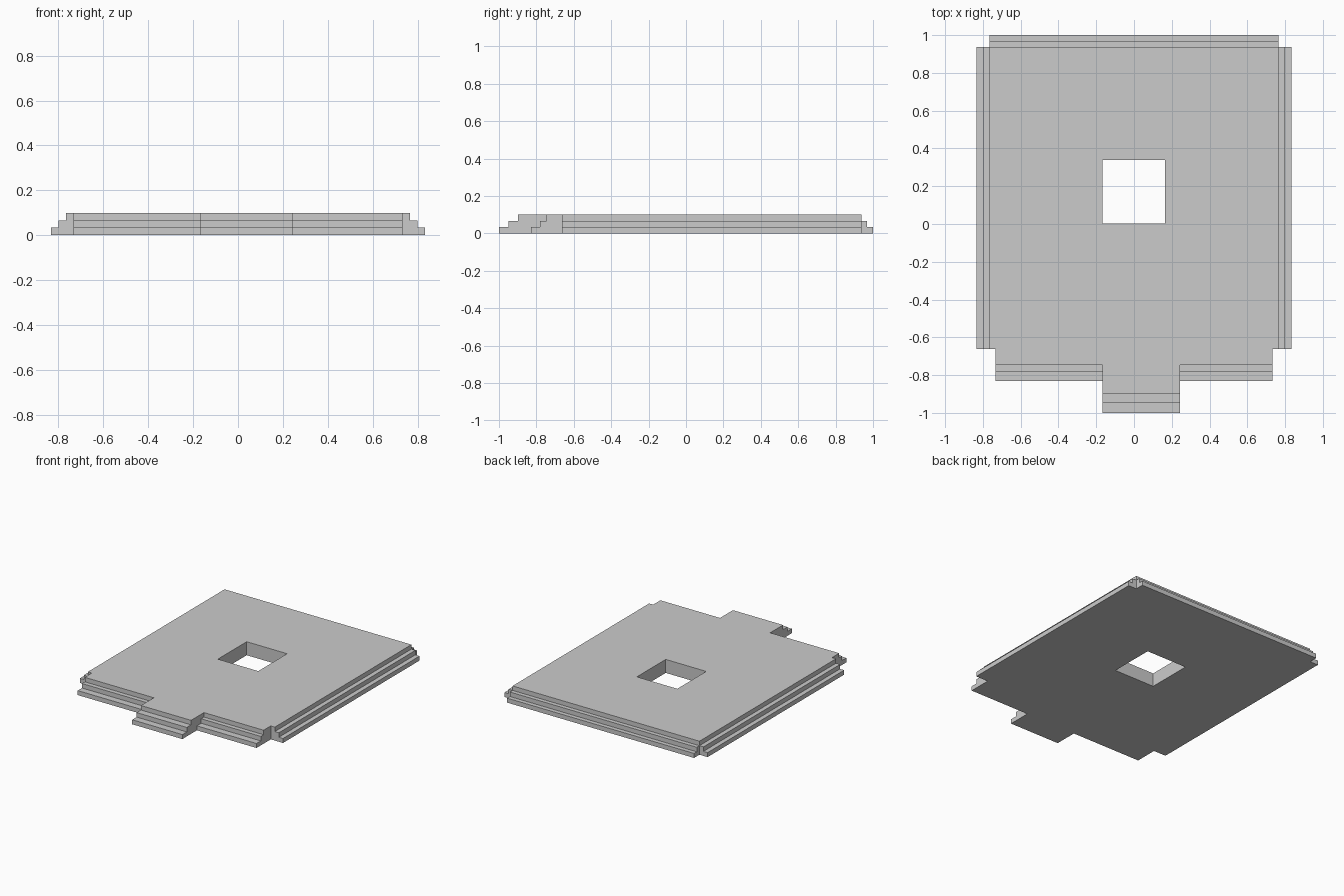
import bpy, bmesh

if "Cube" in bpy.data.objects:
    bpy.data.objects.remove(bpy.data.objects["Cube"])

H = 0.1  # plate height, made of three equal steps


def prism(name, profile, axis, start, end):
    """Extrude a (horizontal, z) profile along x or y."""
    def place(u, z, t):
        return (t, u, z) if axis == 'X' else (u, t, z)
    bm = bmesh.new()
    face = bm.faces.new([bm.verts.new(place(u, z, start)) for u, z in profile])
    new = bmesh.ops.extrude_face_region(bm, geom=[face])["geom"]
    bmesh.ops.translate(bm, vec=place(0, 0, end - start),
                        verts=[g for g in new if isinstance(g, bmesh.types.BMVert)])
    bmesh.ops.recalc_face_normals(bm, faces=bm.faces)
    mesh = bpy.data.meshes.new(name)
    bm.to_mesh(mesh)
    bm.free()
    ob = bpy.data.objects.new(name, mesh)
    bpy.context.collection.objects.link(ob)
    return ob


def steps(edges):
    """Stepped edge points from the outer bottom to the inner top."""
    pts = []
    for i, u in enumerate(edges):
        pts += [(u, H * i / 3), (u, H * (i + 1) / 3)]
    return pts


def flight(name, inner, edges, x0, x1):
    """Flight of steps running along x, rooted inside the plate."""
    return prism(name, steps(edges) + [(inner, H), (inner, 0)], 'X', x0, x1)


def combine(base, other, operation):
    mod = base.modifiers.new(operation.title(), 'BOOLEAN')
    mod.operation = operation
    mod.solver = 'EXACT'
    mod.object = other
    bpy.context.view_layer.objects.active = base
    bpy.ops.object.modifier_apply(modifier=mod.name)
    bpy.data.objects.remove(other)


# Main plate with stepped left and right edges
right = steps([0.833, 0.799, 0.766])
left = [(-u, z) for u, z in reversed(right)]
plate = prism("stepped_base", right + left, 'Y', -0.663, 0.937)

# Back, front and entrance flights
combine(plate, flight("back_steps", 0.6, [1.0, 0.968, 0.937], -0.766, 0.766), 'UNION')
combine(plate, flight("front_steps", -0.5, [-0.83, -0.78, -0.747], -0.733, 0.733), 'UNION')
combine(plate, flight("entrance_steps", -0.55, [-1.0, -0.948, -0.898], -0.167, 0.244), 'UNION')

# Square opening through the plate
hole = prism("opening_cutter", [(-0.167, -0.1), (0.165, -0.1), (0.165, 0.2), (-0.167, 0.2)],
             'Y', 0.002, 0.34)
hole.hide_render = True
combine(plate, hole, 'DIFFERENCE')
